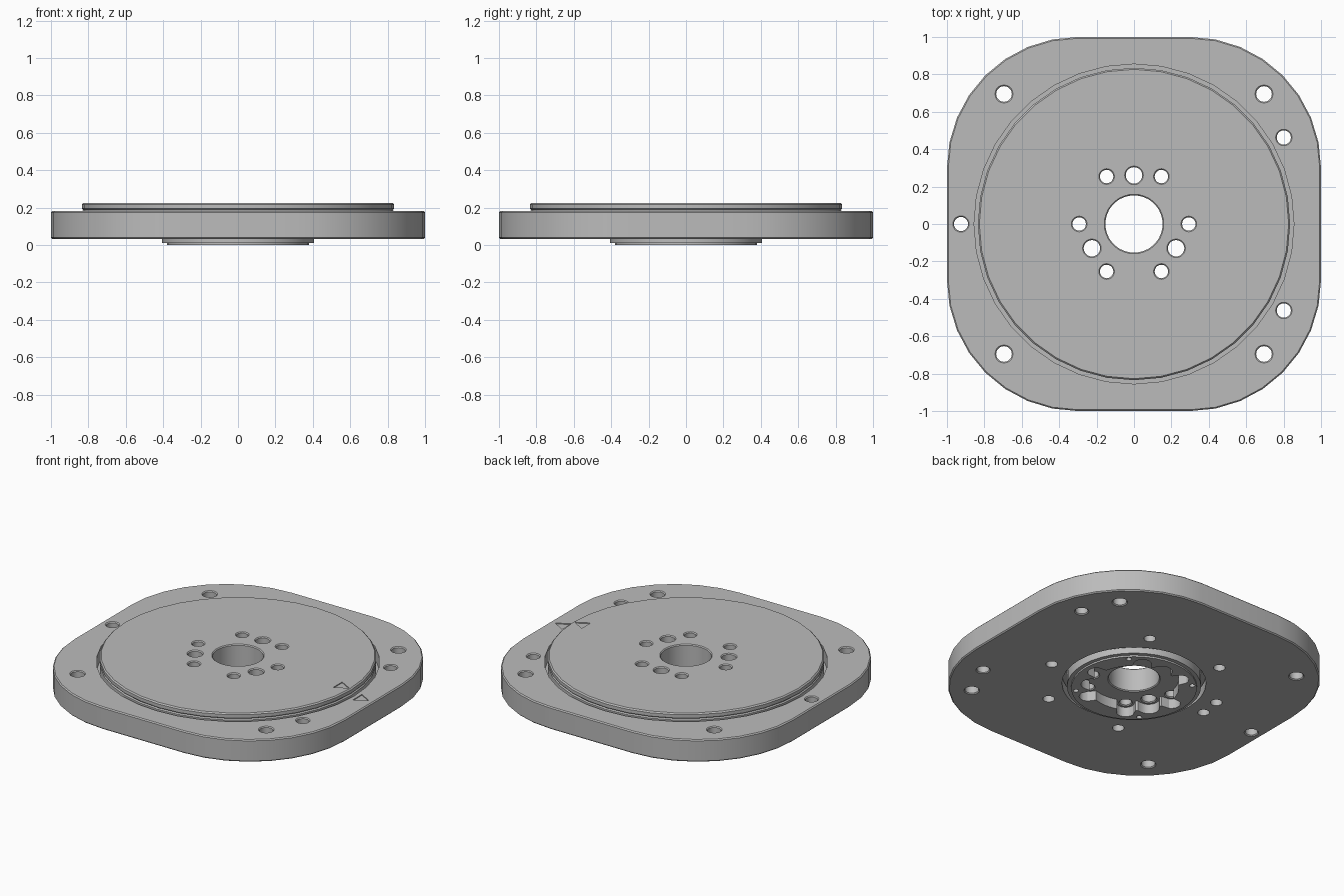
import bpy, bmesh
from math import sin, cos, pi, radians, sqrt

if "Cube" in bpy.data.objects:
    bpy.data.objects.remove(bpy.data.objects["Cube"])

metal = bpy.data.materials.new("grey metal")
metal.use_nodes = True
metal.diffuse_color = (0.5, 0.5, 0.5, 1)
metal.node_tree.nodes["Principled BSDF"].inputs["Base Color"].default_value = (0.5, 0.5, 0.5, 1)


def circle(r, x=0, y=0, n=20):
    return [(x + r * cos(2 * pi * i / n), y + r * sin(2 * pi * i / n)) for i in range(n)]


def rounded_square(half, r, steps=8):
    pts = []
    for q in range(4):
        mx, my = [(1, 1), (-1, 1), (-1, -1), (1, -1)][q]
        for i in range(steps + 1):
            a = (q + i / steps) * pi / 2
            pts.append((mx * (half - r) + r * cos(a), my * (half - r) + r * sin(a)))
    return pts


def loft(bm, rings):
    """Closed solid through (outline, height) rings, bottom to top."""
    loops = [[bm.verts.new((x, y, z)) for x, y in pts] for pts, z in rings]
    for lo, hi in zip(loops, loops[1:]):
        for i in range(len(lo)):
            j = (i + 1) % len(lo)
            bm.faces.new((lo[i], lo[j], hi[j], hi[i]))
    bm.faces.new(loops[0][::-1])
    bm.faces.new(loops[-1])


def make(name, solids):
    bm = bmesh.new()
    for rings in solids:
        loft(bm, rings)
    mesh = bpy.data.meshes.new(name)
    bm.to_mesh(mesh)
    bm.free()
    mesh.materials.append(metal)
    ob = bpy.data.objects.new(name, mesh)
    bpy.context.collection.objects.link(ob)
    return ob


def cut(ob, solids):
    cutter = make("cutter", solids)
    cutter.hide_render = True
    mod = ob.modifiers.new("cut", "BOOLEAN")
    mod.operation, mod.solver, mod.object = "DIFFERENCE", "EXACT", cutter
    bpy.context.view_layer.objects.active = ob
    bpy.ops.object.modifier_apply(modifier=mod.name)
    bpy.data.objects.remove(cutter)


def polar(d, deg):
    return d * cos(radians(deg)), d * sin(radians(deg))


def hole(d, deg, r, bottom, top, n=20, e=0.006):
    """Through hole with a small countersink at each end."""
    x, y = polar(d, deg)
    radii = [(r + e, bottom - 0.02), (r + e, bottom), (r, bottom + e),
             (r, top - e), (r + e, top), (r + e, top + 0.02)]
    return [(circle(q, x, y, n), z) for q, z in radii]


def blind(d, deg, r, top):
    return [(circle(r, *polar(d, deg)), z) for z in (-0.05, top)]


def arrow(x, top):
    pts = [(x + 0.055, 0), (x - 0.03, 0.047), (x - 0.03, -0.047)]
    return [(pts, top - 0.006), (pts, top + 0.02)]


# Base plate: rounded square with chamfered rims
LOW, HIGH, TOP = 0.033, 0.181, 0.225
plate = make("base_plate", [[
    (rounded_square(0.993, 0.693), LOW), (rounded_square(1, 0.7), LOW + 0.007),
    (rounded_square(1, 0.7), HIGH - 0.007), (rounded_square(0.993, 0.693), HIGH)]])

# Stepped pocket for the turntable, mounting holes, blind holes and index mark
pocket = [(circle(r, n=36), z) for r, z in
          [(0.435, -0.05), (0.435, 0.1), (0.855, 0.1), (0.855, 0.3)]]
cuts = [pocket, arrow(0.91, HIGH)]
cuts += [hole(0.983, a, 0.042, LOW, HIGH) for a in (45, 135, 225, 315)]
cuts += [hole(0.925, a, 0.038, LOW, HIGH) for a in (30, -30, 180)]
cuts += [blind(0.548, a, 0.036, 0.085) for a in (60, 120, 165, 180, 240, 300, 345)]
cut(plate, cuts)

# Turntable: wide disc with a stepped boss underneath
disc = make("turntable", [[(circle(r, n=36), z) for r, z in [
    (0.38, 0), (0.38, 0.011), (0.405, 0.011), (0.405, 0.108), (0.835, 0.108),
    (0.835, 0.181), (0.828, 0.188), (0.835, 0.195), (0.835, TOP - 0.008), (0.827, TOP)]]])

# Scalloped cavity that wraps round the bolt circle
bolts = [(0.293, a, 0.036) for a in range(0, 360, 60)]
bolts += [(0.26, a, 0.044) for a in (90, 210, 330)]
FLOOR = 0.065


def scallop(deg):
    best = 0.27
    for d, a, r in bolts:
        off = radians(deg - a)
        reach = (r + 0.02) ** 2 - (d * sin(off)) ** 2
        if reach > 0 and cos(off) > 0:
            best = max(best, d * cos(off) + sqrt(reach))
    return best


outline = [polar(scallop(a), a) for a in range(0, 360, 3)]
cut(disc, [[(outline, -0.05), (outline, FLOOR)]])

# Centre bore, bolt holes, small screw holes and index mark
cuts = [hole(0, 0, 0.153, FLOOR, TOP, 36), arrow(0.765, TOP)]
cuts += [hole(d, a, r, FLOOR, TOP) for d, a, r in bolts]
cuts += [blind(0.352, a, 0.017, 0.04) for a in (45, 135, 225, 315)]
cut(disc, cuts)

# Smooth round walls, crisp edges
for ob in (plate, disc):
    bpy.ops.object.select_all(action="DESELECT")
    ob.select_set(True)
    bpy.context.view_layer.objects.active = ob
    bpy.ops.object.shade_smooth_by_angle(angle=radians(30))
